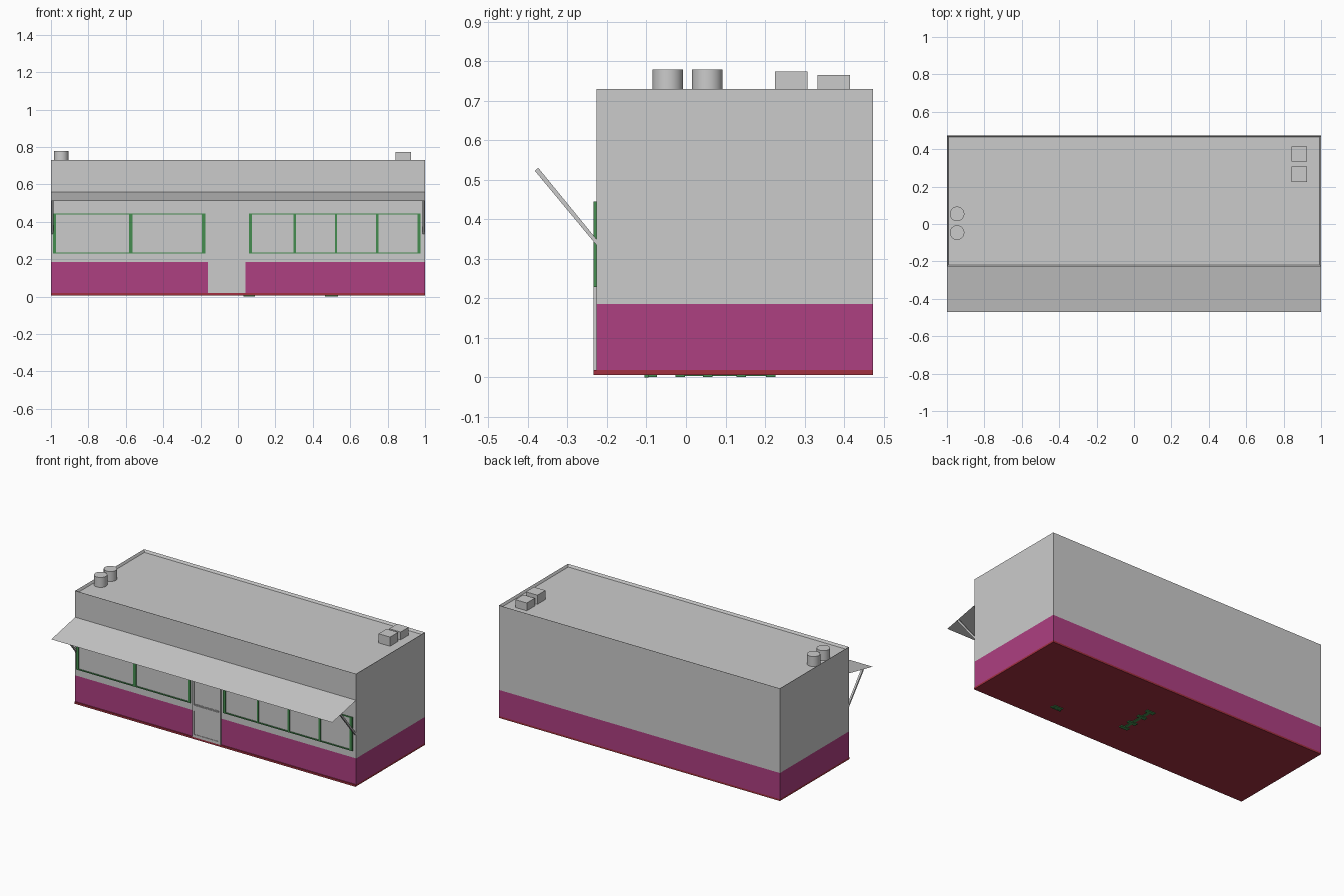
import bpy, bmesh, math
from mathutils import Vector

if "Cube" in bpy.data.objects:
    bpy.data.objects.remove(bpy.data.objects["Cube"])


def mat(name, rgb):
    m = bpy.data.materials.new(name)
    m.diffuse_color = (*rgb, 1)
    m.use_nodes = True
    m.node_tree.nodes["Principled BSDF"].inputs["Base Color"].default_value = m.diffuse_color
    return m


BURGUNDY = mat("burgundy", (0.42, 0.05, 0.22))
DARK_RED = mat("dark_red", (0.36, 0.03, 0.05))
GREEN = mat("green", (0.06, 0.27, 0.08))


def finish(name, bm, material=None):
    me = bpy.data.meshes.new(name)
    bm.to_mesh(me)
    bm.free()
    ob = bpy.data.objects.new(name, me)
    bpy.context.collection.objects.link(ob)
    if material:
        me.materials.append(material)
    return ob


def add_box(bm, x0, x1, y0, y1, z0, z1):
    vs = bmesh.ops.create_cube(bm, size=1)["verts"]
    for v in vs:
        v.co = Vector((x1 if v.co.x > 0 else x0,
                       y1 if v.co.y > 0 else y0,
                       z1 if v.co.z > 0 else z0))
    return vs


def boxes(name, dims, material=None):
    bm = bmesh.new()
    for d in dims:
        add_box(bm, *d)
    return finish(name, bm, material)


F, B = -0.227, 0.473      # front and back wall
PROUD = F - 0.007         # face of the trim on the front

# Building: base trim, coloured lower wall, upper wall with sunken roof
boxes("base_trim", [(-1, 1, PROUD, B, 0.006, 0.018)], DARK_RED)
boxes("lower_wall", [(-1, 1, F, B, 0.018, 0.186)], BURGUNDY)
bm = bmesh.new()
add_box(bm, -1, 1, F, B, 0.186, 0.73)
top = max(bm.faces, key=lambda f: f.calc_center_median().z)
bmesh.ops.inset_region(bm, faces=[top], thickness=0.012)
for v in top.verts:
    v.co.z -= 0.015
finish("upper_wall", bm)


# Framed shop windows
def window(name, x0, x1, side, mullions, half):
    z0, z1 = 0.229, 0.445
    parts = [(x0, x0 + side, PROUD, F, z0, z1), (x1 - side, x1, PROUD, F, z0, z1),
             (x0, x1, PROUD, F, z0, z0 + 0.007), (x0, x1, PROUD, F, z1 - 0.006, z1)]
    parts += [(m - half, m + half, PROUD, F, z0, z1) for m in mullions]
    boxes(name + "_frame", parts, GREEN)
    boxes(name + "_glass", [(x0 + 0.004, x1 - 0.004, F - 0.002, F, z0 + 0.003, z1 - 0.003)])


window("left_window", -0.99, -0.175, 0.018, [-0.573], 0.010)
window("right_window", 0.058, 0.977, 0.018, [0.304, 0.524, 0.744], 0.006)

# Door: posts and rails, kick panel, glass, push bar
boxes("door_frame", [(-0.16, -0.148, PROUD, F, 0.018, 0.445),
                     (0.028, 0.04, PROUD, F, 0.018, 0.445),
                     (-0.148, 0.028, PROUD, F, 0.433, 0.445),
                     (-0.148, 0.028, PROUD, F, 0.186, 0.224),
                     (-0.148, 0.028, PROUD, F, 0.018, 0.036)])
boxes("door_panel", [(-0.148, 0.028, F - 0.004, F, 0.036, 0.186)])
boxes("door_glass", [(-0.148, 0.028, F - 0.002, F, 0.224, 0.433)])
boxes("door_push_bar", [(-0.14 + i * 0.035, -0.115 + i * 0.035, PROUD, F, 0.226, 0.231)
                        for i in range(5)])

# Awning sheet and its slanted struts
bm = bmesh.new()
bm.faces.new([bm.verts.new(c) for c in
              ((-1, -0.47, 0.51), (1, -0.47, 0.51), (1, F, 0.56), (-1, F, 0.56))])
finish("awning", bm)

for side, label in ((-1, "left"), (1, "right")):
    bm = bmesh.new()
    rail = [(F, 0.335), (F, 0.35), (-0.374, 0.53), (-0.383, 0.523)]
    f = bm.faces.new([bm.verts.new((side * 0.998, y, z)) for y, z in rail])
    ext = bmesh.ops.extrude_face_region(bm, geom=[f])
    for v in ext["geom"]:
        if isinstance(v, bmesh.types.BMVert):
            v.co.x -= side * 0.012
    bmesh.ops.recalc_face_normals(bm, faces=bm.faces)
    finish(label + "_awning_strut", bm)

# Roof vents and air units
for i, y in enumerate((-0.046, 0.054)):
    bpy.ops.mesh.primitive_cylinder_add(vertices=32, radius=0.039, depth=0.065,
                                        location=(-0.946, y, 0.7465))
    bpy.context.object.name = f"roof_vent_{i + 1}"
    bpy.ops.object.shade_smooth_by_angle(angle=math.radians(40))
boxes("roof_unit_front", [(0.843, 0.925, 0.225, 0.307, 0.714, 0.774)])
boxes("roof_unit_back", [(0.843, 0.925, 0.333, 0.415, 0.714, 0.765)])

# Small green feet showing under the floor
feet = []
for x, ys in ((0.5, (-0.085,)), (0.06, (-0.015, 0.055, 0.14, 0.215))):
    for y in ys:
        feet.append((x - 0.03, x + 0.03, y - 0.012, y + 0.012, 0.001, 0.008))
feet.append((0.465, 0.535, -0.105, -0.095, 0, 0.008))
feet.append((0.05, 0.07, -0.02, 0.225, 0.003, 0.008))
boxes("furniture_feet", feet, GREEN)
